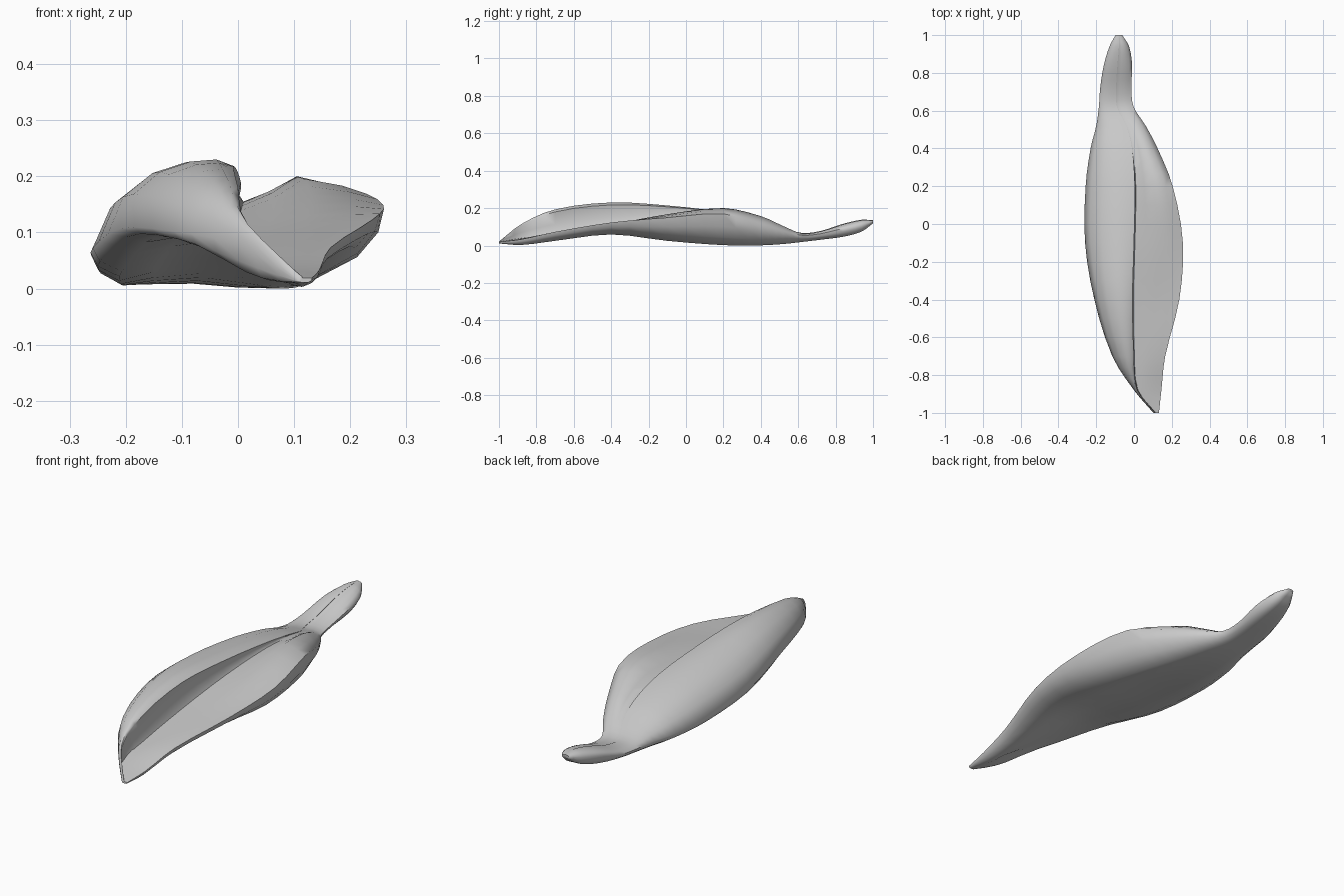
import bpy, bmesh, math

if "Cube" in bpy.data.objects:
    bpy.data.objects.remove(bpy.data.objects["Cube"])

# Stations along the pod, stem last:
# y, left x, left z, fold x, lobe top z, groove z, right mid z, right x, right rim z, bottom z
S = [
    (-1.00, .103, .020, .115, .024, .022, .022, .132, .022, .014),
    (-0.88, .000, .080, .020, .118, .042, .040, .145, .036, .006),
    (-0.70, -.115, .105, .000, .196, .064, .074, .165, .076, .028),
    (-0.40, -.210, .110, -.008, .233, .102, .116, .240, .126, .062),
    (-0.10, -.259, .075, .000, .217, .142, .170, .259, .152, .028),
    (0.20, -.256, .055, .005, .182, .158, .203, .205, .172, .005),
    (0.40, -.230, .048, -.010, .140, .132, .160, .125, .115, .004),
    (0.52, -.200, .048, -.040, .100, .099, .107, .062, .080, .011),
    (0.62, -.186, .050, -.090, .070, .067, .068, -.002, .058, .022),
    (0.72, -.179, .060, -.095, .081, .079, .078, -.014, .066, .034),
    (0.84, -.160, .095, -.088, .119, .117, .115, -.010, .095, .050),
    (0.94, -.130, .115, -.080, .141, .139, .138, -.026, .115, .078),
    (1.00, -.098, .130, -.080, .138, .137, .136, -.062, .130, .122),
]
STEPS = 3


def mix(a, b, t):
    return a + (b - a) * t


def bump(y, centre, half):
    """Smooth 0..1..0 swell along the length."""
    u = abs(y - centre) / half
    return 0 if u > 1 else .5 + .5 * math.cos(math.pi * u)


def section(p):
    """Closed cross-section: rounded left lobe, overhanging fold, cupped right lobe."""
    y, xl, zl, xe, zt, zg, zm, xr, zr, zb = p
    w, d = xr - xl, zt - zg
    hollow = .032 * bump(y, -.05, .6)                      # arch under the middle
    lift = .05 * bump(y, -.7, .3 if y < -.7 else .5)       # left lobe raised in front
    xz = [
        (xl, zl),
        (mix(xl, xe, .12), mix(zl, zt, .5)),
        (mix(xl, xe, .35), mix(zl, zt, .82)),
        (mix(xl, xe, .62), mix(zl, zt, .97)),
        (mix(xl, xe, .85), zt),
        (xe, zt - .10 * d),
        (xe - .12 * d, mix(zt, zg, .6)),
        (xe + .01 * w, zg),
        (mix(xe, xr, .25), mix(zg, zm, .4)),
        (mix(xe, xr, .5), zm),
        (mix(xe, xr, .8), mix(zm, zr, .45)),
        (xr, zr),
        (xr - .02 * w, mix(zr, zb, .4)),
        (xr - .09 * w, mix(zr, zb, .75)),
        (xr - .22 * w, zb),
        (xr - .36 * w, zb + .2 * hollow + .15 * lift),
        (mix(xl, xr, .43), min(zb + .03 * (zt - zb) + hollow + .8 * lift, zg - .008)),
        (xl + .23 * w, zb + .03 * (zt - zb) + .6 * hollow + lift),
        (xl + .10 * w, mix(zb, zl, .12) + lift),
        (xl + .025 * w, mix(zb, zl, .5) + .5 * lift),
    ]
    return [(x, y, z) for x, z in xz]


def between(i, t):
    """Smooth station between i and i + 1."""
    a, b = S[i], S[i + 1]
    a0, b1 = S[max(i - 1, 0)], S[min(i + 2, len(S) - 1)]
    h = b[0] - a[0]
    out = [mix(a[0], b[0], t)]
    for k in range(1, len(a)):
        ma = (b[k] - a0[k]) / (b[0] - a0[0]) * h
        mb = (b1[k] - a[k]) / (b1[0] - a[0]) * h
        out.append((2*t**3 - 3*t*t + 1) * a[k] + (t**3 - 2*t*t + t) * ma
                   + (3*t*t - 2*t**3) * b[k] + (t**3 - t*t) * mb)
    return out


# Loft the pod
bm = bmesh.new()
stations = [between(i, s / STEPS) for i in range(len(S) - 1) for s in range(STEPS)] + [S[-1]]
rings = [[bm.verts.new(c) for c in section(p)] for p in stations]
for a, b in zip(rings, rings[1:]):
    n = len(a)
    for j in range(n):
        bm.faces.new((a[j], a[(j + 1) % n], b[(j + 1) % n], b[j]))
bm.faces.new(rings[0])
bm.faces.new(rings[-1])
bmesh.ops.recalc_face_normals(bm, faces=bm.faces)

# Rest on the ground
low = min(v.co.z for v in bm.verts)
for v in bm.verts:
    v.co.z -= low

mesh = bpy.data.meshes.new("seed_pod")
bm.to_mesh(mesh)
bm.free()
pod = bpy.data.objects.new("seed_pod", mesh)
bpy.context.collection.objects.link(pod)
bpy.context.view_layer.objects.active = pod
pod.select_set(True)
bpy.ops.object.shade_smooth_by_angle(angle=1.1)
